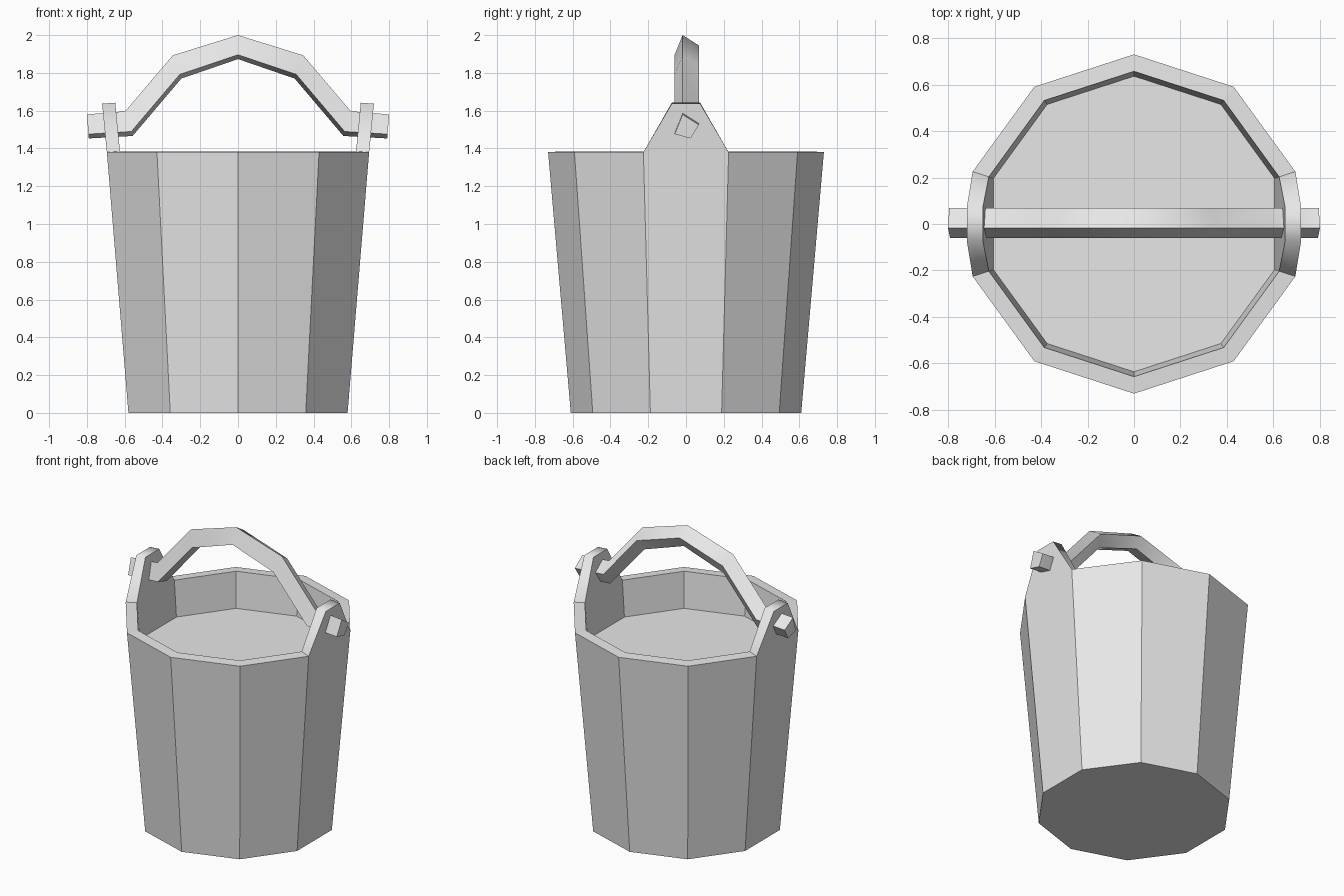
import bpy, bmesh
from math import pi, sin, cos
from mathutils import Vector

cube = bpy.data.objects.get("Cube")
if cube:
    bpy.data.objects.remove(cube)

SIDES = 10
grey = bpy.data.materials.new("plain_grey")
grey.use_nodes = True
colour = (0.8, 0.8, 0.8, 1)
grey.diffuse_color = colour
grey.node_tree.nodes["Principled BSDF"].inputs["Base Color"].default_value = colour


def finish(bm, name):
    bmesh.ops.recalc_face_normals(bm, faces=bm.faces[:])
    mesh = bpy.data.meshes.new(name)
    bm.to_mesh(mesh)
    bm.free()
    mesh.materials.append(grey)
    obj = bpy.data.objects.new(name, mesh)
    bpy.context.collection.objects.link(obj)
    return obj


def loft(bm, rings):
    """Join closed rings with quads and cap both ends."""
    rows = [[bm.verts.new(p) for p in ring] for ring in rings]
    for a, b in zip(rows, rows[1:]):
        for i in range(len(a)):
            j = (i + 1) % len(a)
            bm.faces.new((a[i], a[j], b[j], b[i]))
    bm.faces.new(rows[0][::-1])
    bm.faces.new(rows[-1])
    return rows


def decagon(radius, z):
    return [Vector((radius * sin(2 * pi * i / SIDES),
                    -radius * cos(2 * pi * i / SIDES), z)) for i in range(SIDES)]


# Tapered bucket: outer wall, rim, inner wall and raised inner floor
bm = bmesh.new()
loft(bm, [decagon(0.61, 0), decagon(0.73, 1.38),
          decagon(0.657, 1.385), decagon(0.636, 1.14)])
bmesh.ops.recalc_face_normals(bm, faces=bm.faces[:])

# Ears: the two side rim faces drawn up into tapered lugs
rim = [f for f in bm.faces
       if f.calc_center_median().z > 1.37 and abs(f.calc_center_median().x) > 0.62]
ears = bmesh.ops.extrude_discrete_faces(bm, faces=rim)["faces"]
for face in ears:
    for v in face.verts:
        v.co.x += 0.025 if v.co.x > 0 else -0.025
        v.co.y = 0.075 if v.co.y > 0 else -0.075
        v.co.z += 0.257

# Soft shading over the top of each ear, crisp edges elsewhere
for e in bm.edges:
    e.smooth = False
for face in ears:
    face.smooth = True
    for e in face.edges:
        a, b = (v.co for v in e.verts)
        if abs(a.y - b.y) < 0.01:
            e.smooth = True
            for f in e.link_faces:
                f.smooth = True
finish(bm, "bucket")

# Handle: a tilted square bar following an arch, ends poking through the ears
upper = [(0.80, 1.58), (0.597, 1.597), (0.345, 1.893), (0, 2.0)]
lower = [(0.79, 1.453), (0.558, 1.466), (0.30, 1.77), (0, 1.873)]
section = [(-0.018, 1), (0.068, 0.57), (0.024, 0), (-0.06, 0.18)]
stations = list(zip(upper, lower))
stations = [((-u[0], u[1]), (-l[0], l[1])) for u, l in stations[:-1]] + stations[::-1]

bm = bmesh.new()
rows = loft(bm, [[(l[0] + t * (u[0] - l[0]), y, l[1] + t * (u[1] - l[1]))
                  for y, t in section] for u, l in stations])
inner = {v for row in rows[1:-1] for v in row}
row_of = {v: i for i, row in enumerate(rows) for v in row}
for f in bm.faces:
    f.smooth = True
for e in bm.edges:
    a, b = e.verts
    e.smooth = row_of[a] == row_of[b] and a in inner
finish(bm, "handle")
